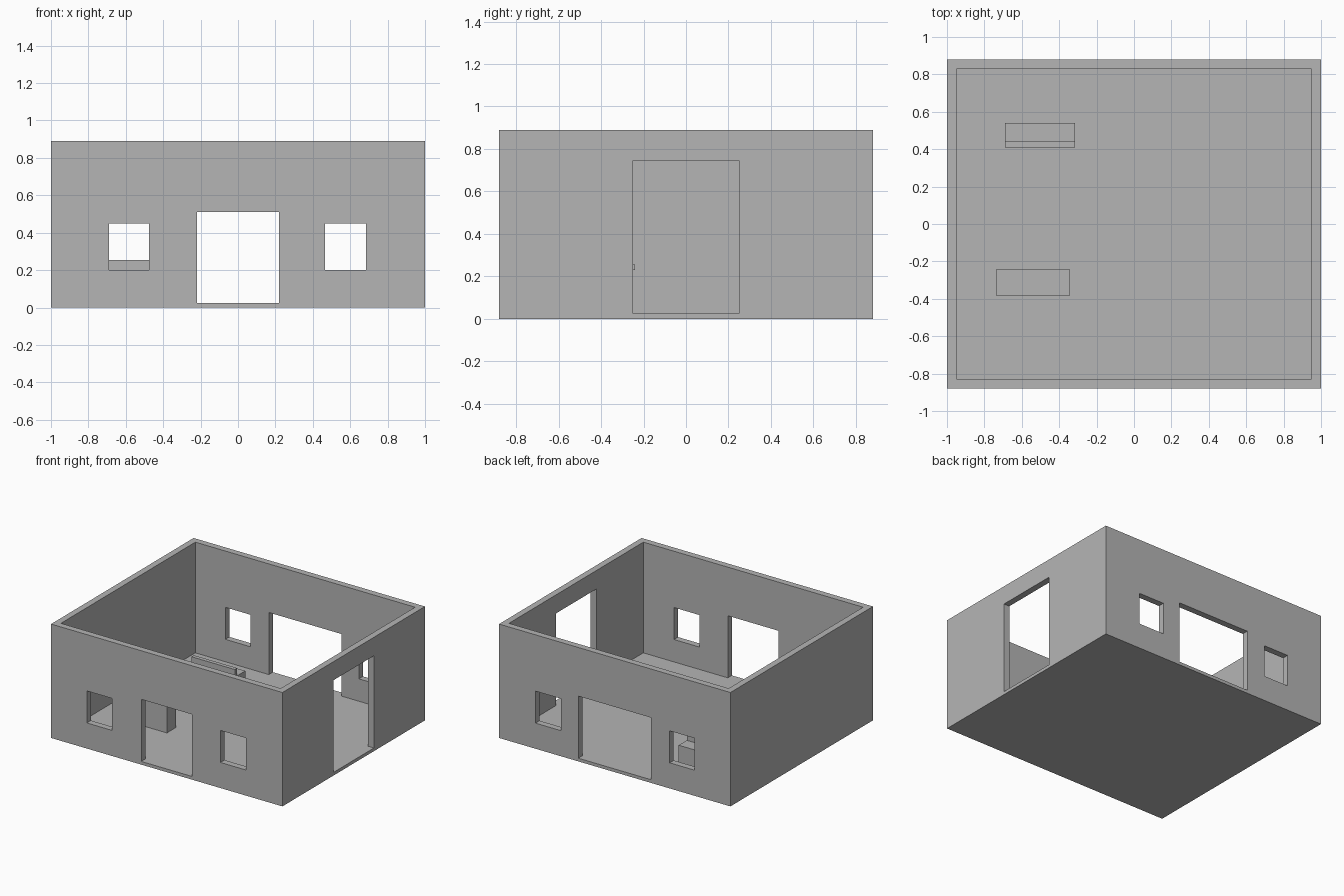
import bpy
from mathutils import Vector

cube = bpy.data.objects.get("Cube")
if cube:
    bpy.data.objects.remove(cube, do_unlink=True)

grey = bpy.data.materials.new("plain_grey")
grey.use_nodes = True
colour = (0.46, 0.46, 0.46, 1)
grey.diffuse_color = colour
for node in grey.node_tree.nodes:
    if node.type == "BSDF_PRINCIPLED":
        node.inputs["Base Color"].default_value = colour


def box(name, low, high):
    """Axis-aligned box between two corners."""
    low, high = Vector(low), Vector(high)
    bpy.ops.mesh.primitive_cube_add(size=1)
    ob = bpy.context.object
    ob.name = name
    size, middle = high - low, (low + high) / 2
    for v in ob.data.vertices:
        v.co = Vector(a * b for a, b in zip(v.co, size)) + middle
    ob.data.materials.append(grey)
    return ob


def cut(target, low, high):
    """Subtract a box from the target and remove the cutter."""
    cutter = box("cutter", low, high)
    cutter.hide_render = True
    mod = target.modifiers.new("opening", "BOOLEAN")
    mod.operation = "DIFFERENCE"
    mod.solver = "EXACT"
    mod.object = cutter
    bpy.context.view_layer.objects.active = target
    bpy.ops.object.modifier_apply(modifier=mod.name)
    bpy.data.objects.remove(cutter, do_unlink=True)


W, D, H = 1.0, 0.88, 0.89     # half width, half depth, height
T, F = 0.05, 0.025            # wall and floor thickness

# Open-topped shell with floor
house = box("house_shell", (-W, -D, 0), (W, D, H))
cut(house, (T - W, T - D, F), (W - T, D - T, H + 0.1))

# Doorways and windows in the front and back walls
for side, door_half in ((-1, 0.22), (1, 0.315)):
    y0, y1 = sorted((side * (D - T - 0.02), side * (D + 0.1)))
    cut(house, (-door_half, y0, F), (door_half, y1, 0.51))
    for x0, x1 in ((-0.69, -0.475), (0.465, 0.685)):
        cut(house, (x0, y0, 0.2), (x1, y1, 0.45))

# Tall doorway in the left wall
cut(house, (W - T - 0.02, -0.25, F), (W + 0.1, 0.25, 0.745))

# Counter with a top that overhangs towards the back
box("counter_body", (-0.735, -0.385, F), (-0.345, -0.275, 0.23))
box("counter_top", (-0.735, -0.385, 0.23), (-0.345, -0.24, 0.255))

# Bench with backrest
box("bench_seat", (-0.69, 0.44, F), (-0.315, 0.54, 0.165))
box("bench_back", (-0.69, 0.41, F), (-0.315, 0.44, 0.225))
